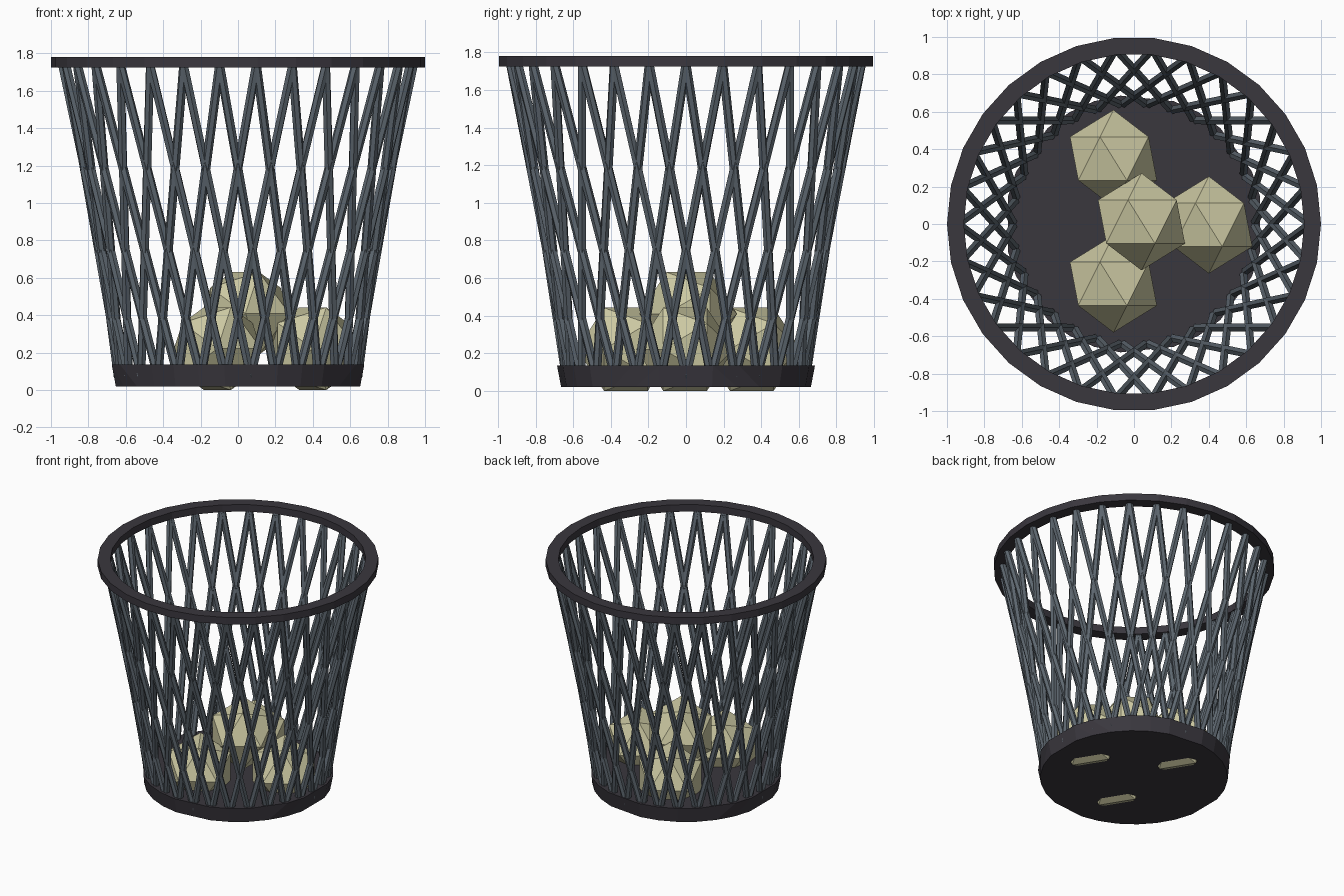
import bpy, bmesh, math
from mathutils import Vector, Matrix

if "Cube" in bpy.data.objects:
    bpy.data.objects.remove(bpy.data.objects["Cube"])

SIDES = 30


def material(name, rgb):
    m = bpy.data.materials.new(name)
    m.diffuse_color = (*rgb, 1)
    m.use_nodes = True
    m.node_tree.nodes["Principled BSDF"].inputs["Base Color"].default_value = m.diffuse_color
    return m


DARK = material("dark_plastic", (0.042, 0.038, 0.048))
SLATE = material("slate_metal", (0.11, 0.135, 0.16))
PAPER = material("cream_paper", (0.60, 0.58, 0.36))


def finish(name, bm, mat):
    bmesh.ops.recalc_face_normals(bm, faces=bm.faces)
    mesh = bpy.data.meshes.new(name)
    bm.to_mesh(mesh)
    bm.free()
    mesh.materials.append(mat)
    ob = bpy.data.objects.new(name, mesh)
    bpy.context.collection.objects.link(ob)
    return ob


def polar(r, a, z):
    return Vector((r * math.cos(a), r * math.sin(a), z))


STEP = 2 * math.pi / SIDES

# Solid tapered base
bm = bmesh.new()
bmesh.ops.create_cone(bm, cap_ends=True, segments=SIDES, radius1=0.668, radius2=0.69,
                      depth=0.115)
# start the polygon on the x axis like the rim
for v in bm.verts:
    a = round(math.atan2(v.co.y, v.co.x) / STEP) * STEP
    v.co = polar(v.co.xy.length, a, v.co.z + 0.0775)
finish("base", bm, DARK)

# Flat rim ring, rectangular cross-section
bm = bmesh.new()
profile = [(0.91, 1.725), (1.0, 1.725), (1.0, 1.78), (0.91, 1.78)]
loops = [[bm.verts.new(polar(r, i * STEP, z)) for r, z in profile] for i in range(SIDES)]
for i in range(SIDES):
    a, b = loops[i], loops[(i + 1) % SIDES]
    for j in range(4):
        k = (j + 1) % 4
        bm.faces.new((a[j], b[j], b[k], a[k]))
finish("rim", bm, DARK)

# Criss-cross straight bars, two leaning from each rim point
bm = bmesh.new()
for i in range(SIDES):
    for lean in (-1, 1):
        top = polar(0.94, i * STEP, 1.74)
        low = polar(0.64, (i + lean * 2) * STEP, 0.07)
        d = top - low
        mat = Matrix.Translation((top + low) / 2) @ d.to_track_quat('Z', 'Y').to_matrix().to_4x4()
        bmesh.ops.create_cone(bm, cap_ends=True, segments=6, radius1=0.024, radius2=0.024,
                              depth=d.length, matrix=mat)
finish("lattice_bars", bm, SLATE)

# Crumpled paper balls: three on the floor, one on top
for n, pos in enumerate([(0.40, -0.005, 0.221), (-0.11, 0.35, 0.221),
                         (-0.11, -0.32, 0.221), (0.04, 0.012, 0.41)]):
    bm = bmesh.new()
    bmesh.ops.create_icosphere(bm, subdivisions=1, radius=0.26,
                               matrix=Matrix.Translation(pos) @ Matrix.Rotation(math.pi / 2, 4, 'X'))
    finish(f"paper_ball_{n + 1}", bm, PAPER)
